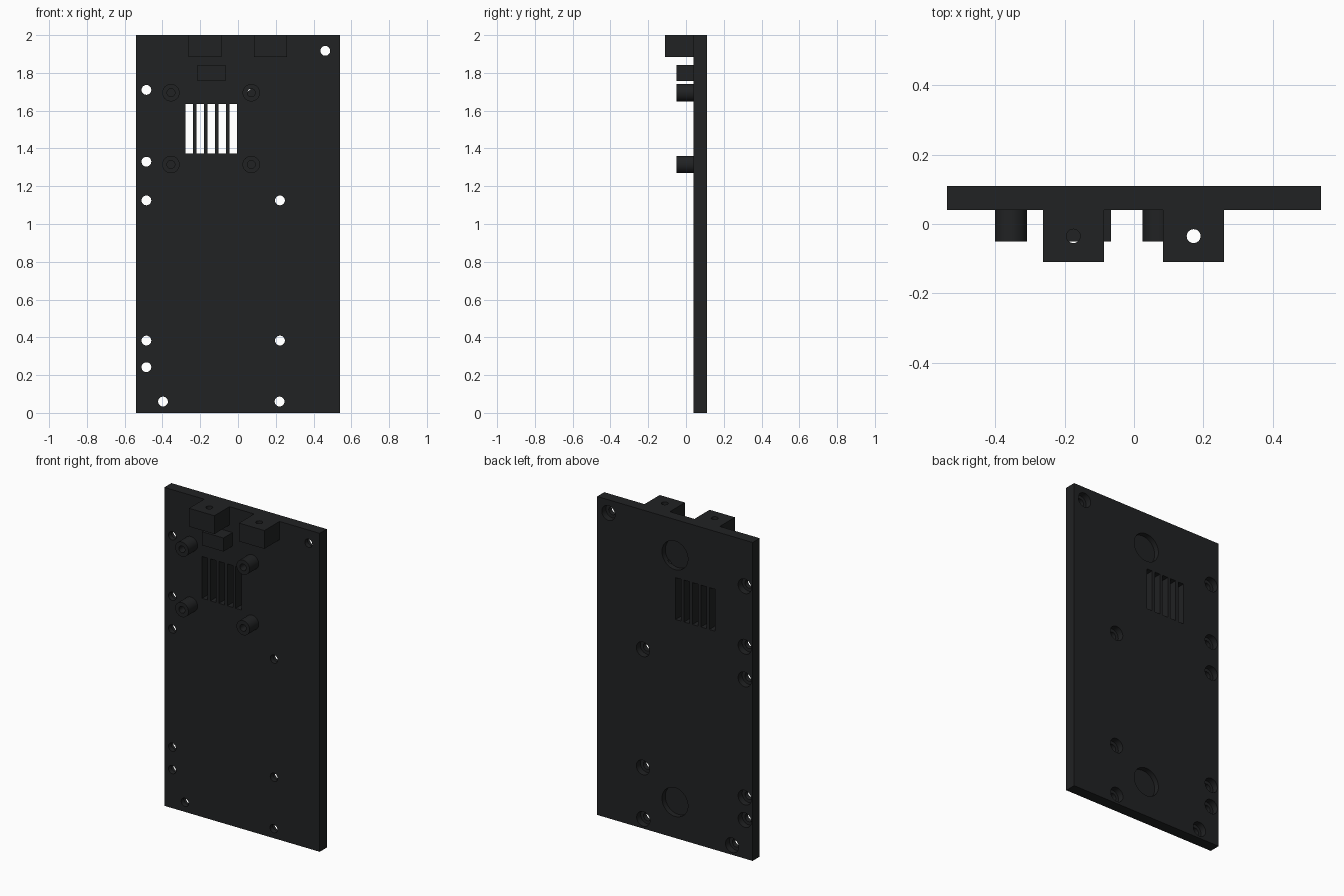
import bpy, bmesh, math
from mathutils import Matrix

if "Cube" in bpy.data.objects:
    bpy.data.objects.remove(bpy.data.objects["Cube"])

FRONT, BACK = 0.04, 0.11   # plate faces in y

dark = bpy.data.materials.new("dark_plastic")
dark.diffuse_color = (0.015, 0.016, 0.017, 1)
dark.use_nodes = True
dark.node_tree.nodes["Principled BSDF"].inputs["Base Color"].default_value = dark.diffuse_color


def add_box(bm, x0, x1, y0, y1, z0, z1):
    m = Matrix.Translation(((x0 + x1) / 2, (y0 + y1) / 2, (z0 + z1) / 2))
    bmesh.ops.create_cube(bm, size=1, matrix=m @ Matrix.Diagonal((x1 - x0, y1 - y0, z1 - z0, 1)))


def add_rod(bm, x, z, r, y0, y1, segs=32):
    """Cylinder along y."""
    m = Matrix.Translation((x, (y0 + y1) / 2, z)) @ Matrix.Rotation(math.pi / 2, 4, 'X')
    bmesh.ops.create_cone(bm, cap_ends=True, segments=segs, radius1=r, radius2=r,
                          depth=y1 - y0, matrix=m)


def finish(bm, name):
    bmesh.ops.recalc_face_normals(bm, faces=bm.faces)
    mesh = bpy.data.meshes.new(name)
    bm.to_mesh(mesh)
    bm.free()
    mesh.materials.append(dark)
    ob = bpy.data.objects.new(name, mesh)
    bpy.context.collection.objects.link(ob)
    return ob


def cut(ob, bm):
    """Subtract the cutter mesh and remove it afterwards."""
    cutter = finish(bm, "cutter")
    cutter.hide_render = True
    mod = ob.modifiers.new("cut", 'BOOLEAN')
    mod.operation, mod.solver, mod.object = 'DIFFERENCE', 'EXACT', cutter
    bpy.context.view_layer.objects.active = ob
    bpy.ops.object.modifier_apply(modifier=mod.name)
    bpy.data.objects.remove(cutter)


def smooth(ob):
    bpy.ops.object.select_all(action='DESELECT')
    ob.select_set(True)
    bpy.context.view_layer.objects.active = ob
    bpy.ops.object.shade_smooth_by_angle(angle=math.radians(30))


SCREWS = [(-0.485, 1.71), (-0.485, 1.33), (-0.485, 1.125), (-0.485, 0.383), (-0.485, 0.242),
          (0.222, 1.125), (0.222, 0.383), (0.22, 0.06), (-0.397, 0.06), (0.462, 1.917)]
STANDOFFS = [(x, z) for x in (-0.355, 0.07) for z in (1.695, 1.315)]

# plate
bm = bmesh.new()
add_box(bm, -0.54, 0.54, FRONT, BACK, 0, 2)
plate = finish(bm, "plate")

# screw holes, vent slots and blind standoff holes
bm = bmesh.new()
for x, z in SCREWS:
    add_rod(bm, x, z, 0.026, 0, 0.2)
for i in range(5):
    x = -0.2585 + 0.0585 * i
    add_box(bm, x - 0.0195, x + 0.0195, 0, 0.2, 1.373, 1.636)
for x, z in STANDOFFS:
    add_rod(bm, x, z, 0.021, 0, 0.085)
cut(plate, bm)

# counterbores and round recesses in the back
bm = bmesh.new()
for x, z in SCREWS:
    add_rod(bm, x, z, 0.046, 0.07, 0.2)
for z in (0.225, 1.775):
    add_rod(bm, 0, z, 0.09, 0.077, 0.2, 48)
cut(plate, bm)
smooth(plate)

# hollow standoffs
for i, (x, z) in enumerate(STANDOFFS):
    bm = bmesh.new()
    add_rod(bm, x, z, 0.046, -0.05, FRONT)
    post = finish(bm, f"standoff_{i + 1}")
    bm = bmesh.new()
    add_rod(bm, x, z, 0.021, -0.2, 0.2)
    cut(post, bm)
    smooth(post)

# top mounting blocks with vertical holes
for side, x in (("left", -0.175), ("right", 0.172)):
    bm = bmesh.new()
    add_box(bm, x - 0.088, x + 0.088, -0.11, FRONT, 1.885, 2)
    block = finish(bm, f"mounting_block_{side}")
    bm = bmesh.new()
    bmesh.ops.create_cone(bm, cap_ends=True, segments=32, radius1=0.02, radius2=0.02, depth=0.5,
                          matrix=Matrix.Translation((x, -0.035, 1.94)))
    cut(block, bm)
    smooth(block)

# small support block
bm = bmesh.new()
add_box(bm, -0.214, -0.066, -0.05, FRONT, 1.758, 1.843)
finish(bm, "support_block")
